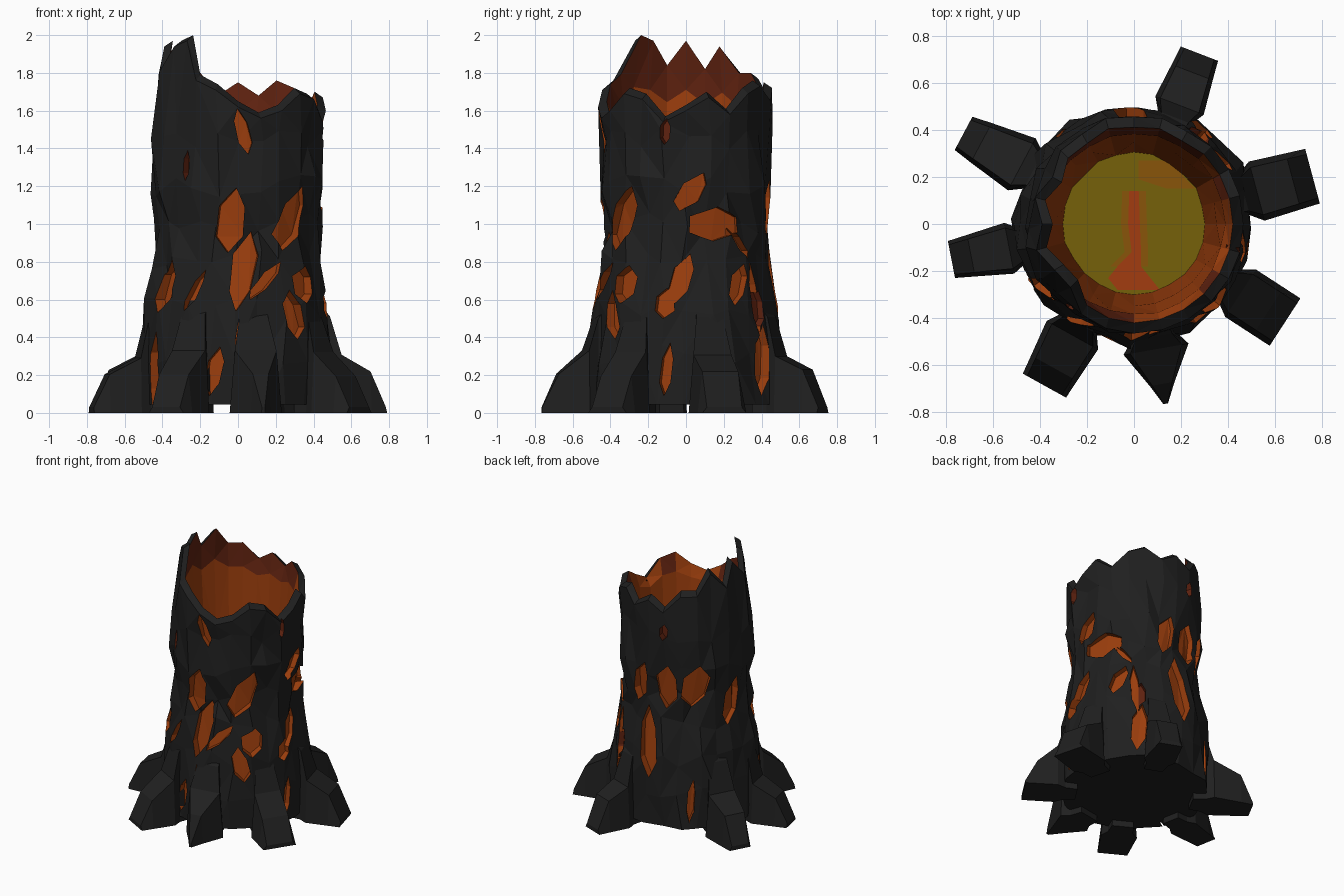
import bpy, bmesh, math, random
from mathutils import Vector

if "Cube" in bpy.data.objects:
    bpy.data.objects.remove(bpy.data.objects["Cube"])

random.seed(4)
N = 24


def mat(name, rgb):
    m = bpy.data.materials.new(name)
    m.diffuse_color = (*rgb, 1)
    m.use_nodes = True
    m.node_tree.nodes["Principled BSDF"].inputs["Base Color"].default_value = m.diffuse_color
    return m


CHAR = mat("charred bark", (0.014, 0.014, 0.014))
EMBER = mat("ember orange", (0.33, 0.048, 0.004))
DULL = mat("dull ember red", (0.115, 0.016, 0.005))
GLOW = mat("olive yellow glow", (0.18, 0.12, 0.003))
VEIN = mat("hot vein", (0.36, 0.045, 0.005))
AMBER = mat("amber glow", (0.25, 0.09, 0.003))
MATS = [CHAR, EMBER, DULL, GLOW, VEIN, AMBER]


def polar(deg, r, z):
    a = math.radians(deg)
    return Vector((r * math.cos(a), r * math.sin(a), z))


def finish(bm, name, recalc=True):
    me = bpy.data.meshes.new(name)
    if recalc:
        bmesh.ops.recalc_face_normals(bm, faces=bm.faces)
    bm.to_mesh(me)
    bm.free()
    for m in MATS:
        me.materials.append(m)
    ob = bpy.data.objects.new(name, me)
    bpy.context.collection.objects.link(ob)
    return ob


# bark profile: height, radius
PROFILE = [(0.045, 0.50), (0.30, 0.505), (0.55, 0.485), (0.80, 0.445),
           (1.00, 0.43), (1.20, 0.455), (1.45, 0.45), (1.60, 0.455)]


def bark_r(z):
    for (z0, r0), (z1, r1) in zip(PROFILE, PROFILE[1:]):
        if z <= z1:
            t = max(0, (z - z0) / (z1 - z0))
            return r0 + (r1 - r0) * t
    return PROFILE[-1][1]


# broken rim heights every 15 degrees, counter-clockwise from +x
RIM = [1.63, 1.70, 1.61, 1.72, 1.76, 1.68, 1.75, 1.68, 1.80, 1.80, 1.94, 1.82,
       1.97, 1.84, 1.97, 2.00, 1.79, 1.74, 1.65, 1.59, 1.63, 1.72, 1.69, 1.57]
FLOOR_Z = 0.2


# hollow trunk: outer bark, jagged rim, inner wall, floor
def trunk():
    bm = bmesh.new()
    rings, kinds = [], []
    for i, (z, r) in enumerate(PROFILE[:-1]):
        ring = []
        for k in range(N):
            dr = random.uniform(-0.02, 0.02) + 0.008 * (-1) ** (k + i // 2)
            dz = random.uniform(-0.06, 0.06) if i else 0
            ring.append(bm.verts.new(polar(k * 15 + random.uniform(-3, 3), r + dr, z + dz)))
        rings.append(ring)
        kinds.append(0)

    def rim_r(h):
        return 0.455 - max(0, h - 1.72) * 0.3

    def inside(r, fn):
        return [bm.verts.new(polar(k * 15, r + random.uniform(-0.006, 0.006), fn(h)))
                for k, h in enumerate(RIM)]

    rings.append([bm.verts.new(polar(k * 15, rim_r(h) + 0.01, h - 0.03)) for k, h in enumerate(RIM)])
    rings.append([bm.verts.new(polar(k * 15, rim_r(h) - 0.035, h)) for k, h in enumerate(RIM)])
    kinds += [0, 2]
    # inside: dull red by the rim, orange lower down
    rings += [inside(0.385, lambda h: 1.45 + 0.5 * (h - 1.45)), inside(0.352, lambda h: 1.1),
              inside(0.30, lambda h: FLOOR_Z)]
    kinds += [1, 1, 1]
    for a, b, kind in zip(rings, rings[1:], kinds):
        for k in range(N):
            j = (k + 1) % N
            f = bm.faces.new((a[k], a[j], b[j], b[k]))
            f.material_index = kind
            if kind == 2 and RIM[k] < 1.7 and RIM[j] < 1.75:
                f.material_index = 1
    bm.faces.new(rings[0][::-1])
    bm.faces.new(rings[-1]).material_index = 3
    bmesh.ops.triangulate(bm, faces=[f for f in bm.faces if len(f.verts) == 4])
    return finish(bm, "hollow_trunk")


# glowing cracks: angle, height, half width, half height, lean
CRACKS = [(-95, 1.02, .075, .17, .01), (-50, 1.03, .08, .17, .05), (-87, .75, .06, .21, .03),
          (-72, .70, .04, .1, .08), (-144, .67, .06, .14, .03), (-119, .65, .03, .11, .05),
          (-53, .52, .05, .13, -.03), (-87, 1.49, .035, .12, -.035), (-105, .22, .045, .13, .02),
          (-152, .23, .045, .2, .01), (-90, .30, .014, .2, 0), (-14, .58, .05, .08, .0),
          (3, 1.17, .06, .1, .05), (20, 1.0, .125, .09, -.01), (-43, .68, .07, .1, 0),
          (-3, .71, .05, .13, .03), (37, .68, .05, .11, .03), (-12, .23, .03, .14, .01)]
BACK = [(51, .60, .025, .2, -.02), (40, .90, .03, .08, -.06), (54, .28, .05, .19, .01),
        (80, 1.08, .06, .15, .02), (107, 1.08, .075, .16, -.01), (133, 1.09, .09, .16, .01),
        (91, .66, .065, .26, -.03), (129, .25, .025, .16, .01), (170, .93, .06, .17, .03)]
DULLS = [(-128, 1.31, .02, .08, 0), (-14, 1.49, .025, .07, 0), (105, 1.5, .03, .06, 0),
         (54, .55, .055, .1, 0)]


def crack_cutter():
    bm = bmesh.new()
    shape = [(0.3, 1), (1.0, 0.4), (0.95, -0.5), (-0.1, -1), (-0.95, -0.5), (-0.9, 0.45)]
    for n, (deg, z, w, h, lean) in enumerate(CRACKS + BACK + DULLS):
        a = math.radians(deg)
        tan = Vector((-math.sin(a), math.cos(a), 0))
        inner, outer = [], []
        for u, v in shape:
            s = w * u * random.uniform(0.85, 1.15) + lean * v
            zz = z + h * v
            inner.append(bm.verts.new(polar(deg, bark_r(zz) - 0.05, zz) + tan * s))
            outer.append(bm.verts.new(polar(deg, 0.72, zz) + tan * s * 1.25))
        fs = [bm.faces.new(inner), bm.faces.new(outer[::-1])]
        for i in range(6):
            j = (i + 1) % 6
            fs.append(bm.faces.new((inner[j], inner[i], outer[i], outer[j])))
        for f in fs:
            f.material_index = 1 if n < len(CRACKS + BACK) else 2
    bmesh.ops.triangulate(bm, faces=bm.faces)
    ob = finish(bm, "crack_cutter")
    ob.hide_render = True
    return ob


body, cutter = trunk(), crack_cutter()
mod = body.modifiers.new("cracks", 'BOOLEAN')
mod.operation, mod.solver, mod.object = 'DIFFERENCE', 'EXACT', cutter
mod.use_self = True
dg = bpy.context.evaluated_depsgraph_get()
cut = bpy.data.meshes.new_from_object(body.evaluated_get(dg))
body.modifiers.clear()
body.data = cut
bpy.data.objects.remove(cutter)


# roots: angle, reach, base width, tip width
def root(name, deg, reach, wb, wt):
    bm = bmesh.new()
    a = math.radians(deg)
    tan = Vector((-math.sin(a), math.cos(a), 0))
    # radius, top height, width along the root
    prof = [(0.40, 0.62, wb * 0.6), (0.485, 0.52, wb * 0.7), (0.54, 0.31, wb),
            (reach - 0.085, 0.21, (wb + 2 * wt) / 3), (reach, 0.03, wt)]
    secs = []
    for r, z, w in prof:
        z += random.uniform(-0.02, 0.02) if z > 0.1 else 0
        secs.append([bm.verts.new(polar(deg, r, zz) + tan * s)
                     for s, zz in ((-w / 2, 0), (-w * .4, z), (w * .4, z), (w / 2, 0))])
    for p, q in zip(secs, secs[1:]):
        for i in range(4):
            j = (i + 1) % 4
            bm.faces.new((p[i], p[j], q[j], q[i]))
    bm.faces.new(secs[0])
    bm.faces.new(secs[-1][::-1])
    finish(bm, name)


ROOTS = [(69, .775, .22, .17), (15, .785, .26, .24), (-33, .765, .24, .24), (-80, .775, .28, .02),
         (-119, .785, .25, .21), (-169, .79, .22, .16), (152, .82, .25, .16)]
for i, args in enumerate(ROOTS):
    root(f"root_{i + 1}", *args)


# flat winding patches on the glowing floor: x, y, half width
def floor_patch(name, path, dz, index, grow=0.0):
    bm = bmesh.new()
    rows = [[bm.verts.new((x + s * (w + grow), y, FLOOR_Z + dz)) for s in (-1, 1)]
            for x, y, w in path]
    for p, q in zip(rows, rows[1:]):
        bm.faces.new((q[0], q[1], p[1], p[0])).material_index = index
    finish(bm, name, recalc=False)


VEIN_PATH = [(0.0, .14, .02), (0.0, .0, .025), (0.01, -.12, .02), (-.02, -.18, .05),
             (-.02, -.23, .09), (0.02, -.28, .09)]
floor_patch("floor_vein_fringe", VEIN_PATH[:4], 0.003, 5, 0.03)
floor_patch("floor_vein", VEIN_PATH, 0.006, 4)
floor_patch("floor_glow_patch", [(.09, .27, .07), (.12, .19, .10), (.2, .15, .06)], 0.003, 5)
